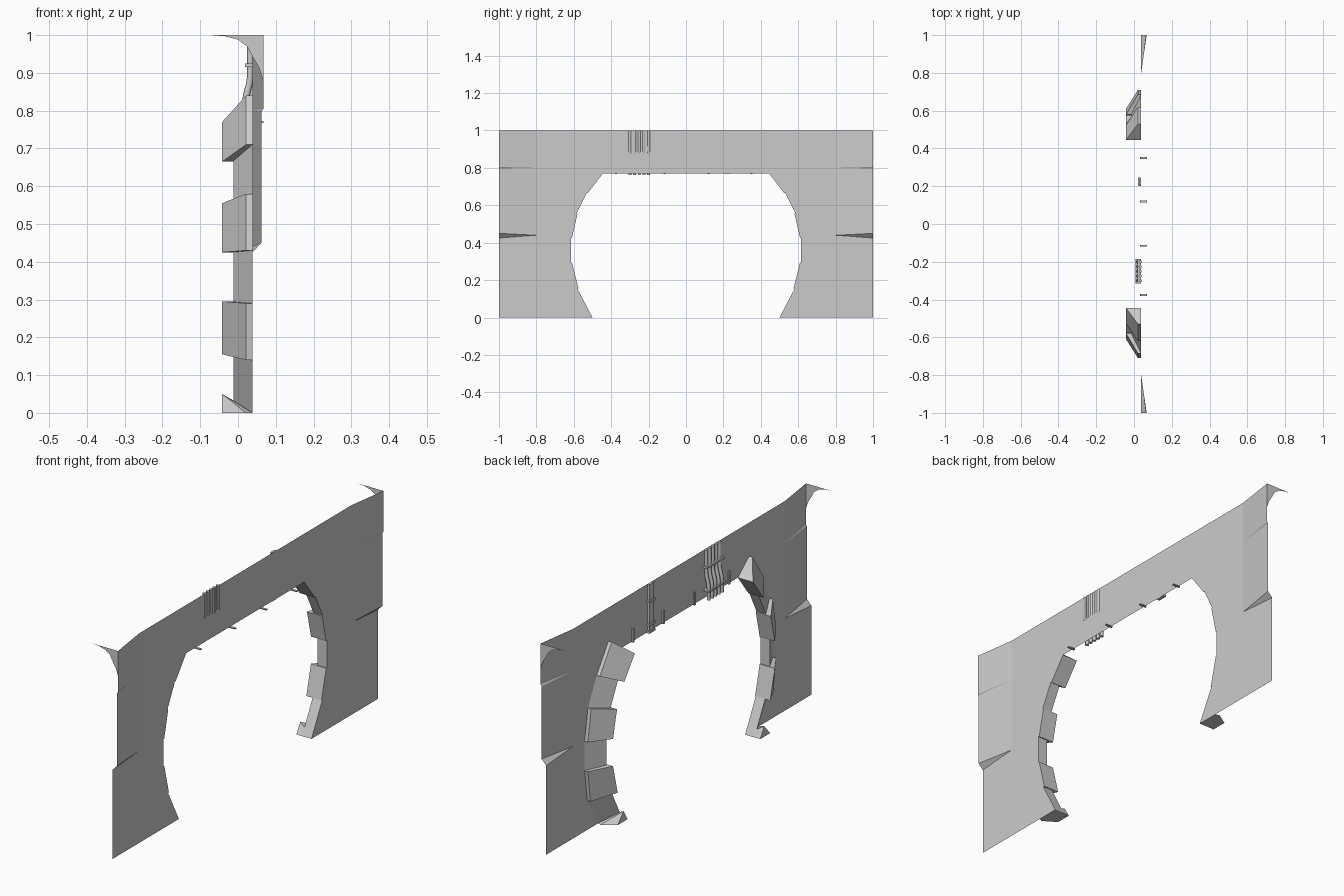
import bpy, bmesh
from mathutils import Vector

if "Cube" in bpy.data.objects:
    bpy.data.objects.remove(bpy.data.objects["Cube"])

WALL_X = 0.038
# arch stations (y, z) from the floor up: outer edge and inner edge
OUTER = [(.605, 0), (.69, .14), (.71, .29), (.71, .43), (.685, .58), (.62, .71), (.53, .84)]
INNER = [(.5, 0), (.575, .155), (.61, .295), (.61, .425), (.58, .555), (.525, .665), (.445, .77)]


def finish(name, bm, mirror=False, face_minus_x=False):
    bmesh.ops.remove_doubles(bm, verts=bm.verts, dist=1e-5)
    bmesh.ops.recalc_face_normals(bm, faces=bm.faces)
    if face_minus_x:
        if sum(f.normal.x * f.calc_area() for f in bm.faces) > 0:
            bmesh.ops.reverse_faces(bm, faces=bm.faces)
    me = bpy.data.meshes.new(name)
    bm.to_mesh(me)
    bm.free()
    ob = bpy.data.objects.new(name, me)
    bpy.context.collection.objects.link(ob)
    if mirror:
        mod = ob.modifiers.new("mirror", 'MIRROR')
        mod.use_axis = (False, True, False)
        mod.merge_threshold = 0.0005
    return ob


def add_face(bm, pts):
    bm.faces.new([bm.verts.new(p) for p in pts])


def loft(bm, sections):
    """Closed solid through equal-length loops."""
    rings = [[bm.verts.new(p) for p in s] for s in sections]
    n = len(rings[0])
    for a, b in zip(rings, rings[1:]):
        for i in range(n):
            j = (i + 1) % n
            bm.faces.new((a[i], a[j], b[j], b[i]))
    bm.faces.new(rings[0][::-1])
    bm.faces.new(rings[-1])


def box(name, x0, x1, y0, y1, z0, z1):
    bm = bmesh.new()
    loft(bm, [[(x0, y0, z), (x1, y0, z), (x1, y1, z), (x0, y1, z)] for z in (z0, z1)])
    return finish(name, bm)


# wall sheet: flat middle with the arch cut out, flared ends with two small steps
bm = bmesh.new()
inner_end = [(.8, 0), (.8, .44), (.8, .8), (.8, 1)]
outline = inner_end + [(0, 1), (0, .77), (.445, .77)] + OUTER[::-1]
add_face(bm, [(WALL_X, y, z) for y, z in outline])
A, B, C, D = [(WALL_X, y, z) for y, z in inner_end]
e0, e1 = (WALL_X, 1, 0), (WALL_X, 1, .425)
e2, e3 = (.062, 1, .45), (.062, 1, .797)
e4, e5 = (.067, 1, .805), (.067, 1, 1)
for f in ((A, e0, e1, B), (B, e1, e2), (B, e2, e3, C), (C, e3, e4), (C, e4, e5, D)):
    add_face(bm, f)
finish("wall", bm, mirror=True, face_minus_x=True)

# curved corner webs at the top of each end
bm = bmesh.new()
curve = [(.067, 1), (-.07, 1), (-.035, .997), (0, .988), (.024, .97), (.04, .94),
         (.055, .915), (.067, .88)]
add_face(bm, [(x, 1, z) for x, z in curve])
finish("corner_web", bm, mirror=True)

# recessed arch band, tapering from the wall to the inner edge
bm = bmesh.new()
sections = []
for o, i in zip(OUTER, INNER):
    o, i = Vector(o), Vector(i)
    i = i.lerp(o, .05) if i.y > 0 else i
    sections.append([(WALL_X, *o), (-.012, *i), (WALL_X, *i)])
loft(bm, sections)
finish("arch_band", bm, mirror=True)


# raised wedge blocks on the arch
def block(name, o0, i0, o1, i1):
    bm = bmesh.new()
    loft(bm, [[(WALL_X, *o), (.021, *o), (-.042, *i), (WALL_X, *i)]
              for o, i in ((o0, i0), (o1, i1))])
    finish(name, bm, mirror=True)


for k in (1, 3, 5):
    block(f"arch_block_{k}", OUTER[k], INNER[k], OUTER[k + 1], INNER[k + 1])

# foot block, a sloping wedge on the floor
bm = bmesh.new()
pts = [(WALL_X, .5, 0), (-.042, .5, 0), (-.042, .575, 0), (.021, .615, 0), (WALL_X, .605, 0),
       (-.042, .53, .05), (WALL_X, .503, .004)]
bmesh.ops.convex_hull(bm, input=[bm.verts.new(p) for p in pts])
finish("foot_block", bm, mirror=True)


# pipes running down the lintel
def pipe(name, y, r, path):
    cu = bpy.data.curves.new(name, 'CURVE')
    cu.dimensions = '3D'
    cu.bevel_depth = r
    cu.bevel_resolution = 1
    cu.use_fill_caps = True
    sp = cu.splines.new('POLY')
    sp.points.add(len(path) - 1)
    for p, (x, z) in zip(sp.points, path):
        p.co = (x, y, z, 1)
    bpy.context.collection.objects.link(bpy.data.objects.new(name, cu))


for k in range(5):
    pipe(f"pipe_{k}", -.3 + .025 * k, .009,
         [(.033, 1), (.033, .89), (.03, .87), (.022, .84), (.02, .82), (.02, .763)])
box("pipe_clamp_upper", .018, WALL_X, -.316, -.184, .915, .925)
box("pipe_clamp_lower", .008, WALL_X, -.316, -.184, .805, .812)

# single flat conduit with clamps
box("conduit", .026, WALL_X, .207, .237, .768, 1)
for k, z in enumerate((.775, .81, .92)):
    box(f"conduit_clamp_{k}", .021, WALL_X, .2, .245, z - .005, z + .005)

# thin clips hooked under the lintel edge
for k, y in enumerate((-.375, -.115, .12, .35)):
    box(f"clip_{k}", .031, WALL_X, y - .005, y + .005, .767, .83)
    box(f"clip_hook_{k}", .031, .068, y - .005, y + .005, .767, .772)
